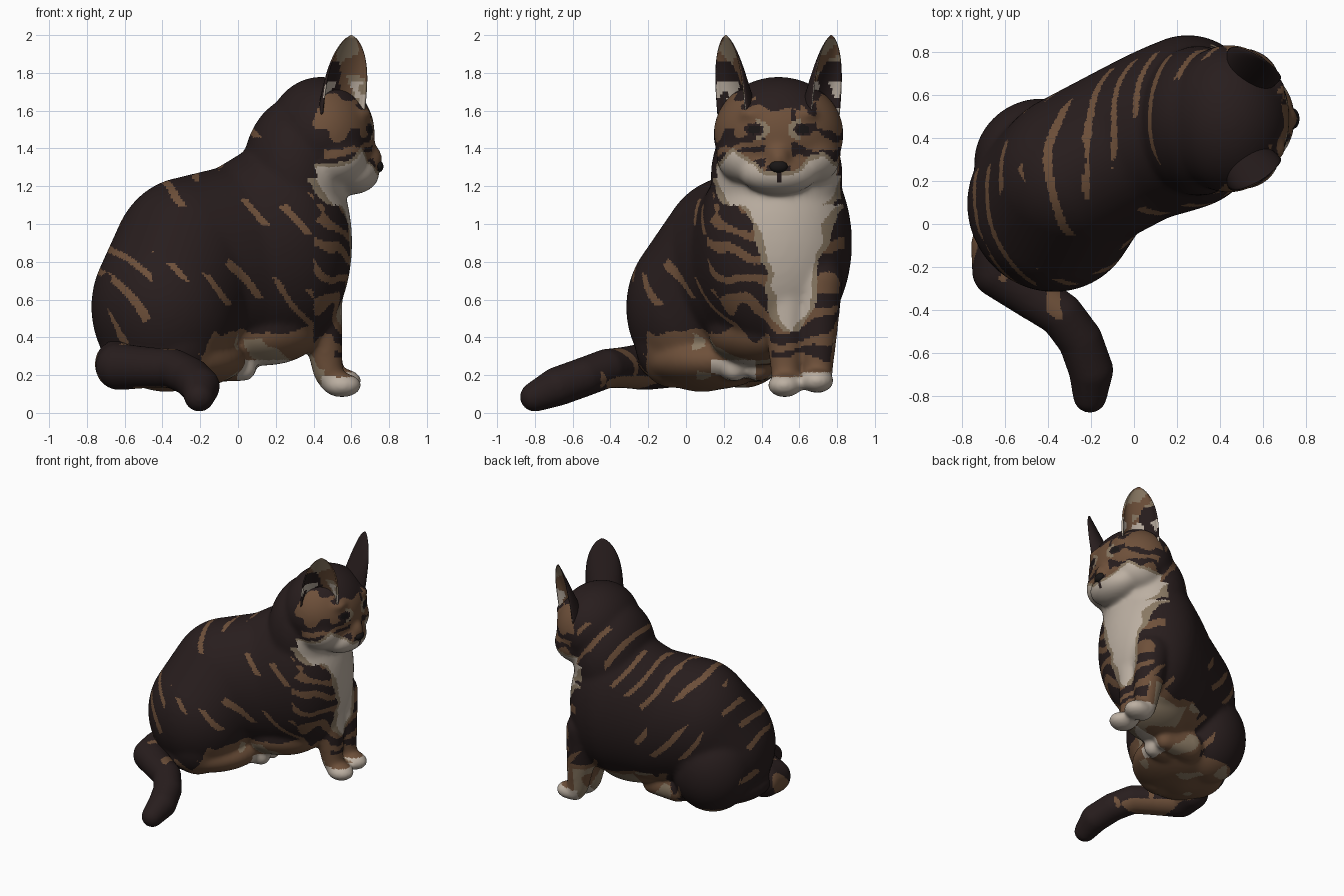
import bpy, bmesh, math
from mathutils import Matrix, Vector, noise

cube = bpy.data.objects.get("Cube")
if cube:
    bpy.data.objects.remove(cube)

# Colours
DARK, TAN, KHAKI, CREAM, BLACK = range(5)
PALETTE = [("dark fur", (.021, .0125, .0125)), ("tan fur", (.155, .080, .042)),
           ("khaki fur", (.25, .19, .125)), ("cream fur", (.50, .43, .36)),
           ("black nose", (.010, .008, .008))]
MATERIALS = []
for label, rgb in PALETTE:
    mat = bpy.data.materials.new(label)
    mat.use_nodes = True
    mat.diffuse_color = (*rgb, 1)
    bsdf = next(n for n in mat.node_tree.nodes if n.type == 'BSDF_PRINCIPLED')
    bsdf.inputs["Base Color"].default_value = (*rgb, 1)
    bsdf.inputs["Roughness"].default_value = .8
    MATERIALS.append(mat)

MID = .49                      # head centre line in y
TURN = math.radians(30)        # torso heading


def blob(bm, loc, radii, turn=0):
    m = Matrix.Translation(loc) @ Matrix.Rotation(turn, 4, 'Z') @ Matrix.Diagonal((*radii, 1))
    bmesh.ops.create_icosphere(bm, subdivisions=4, radius=1, matrix=m)


def limb(bm, points, steps=8):
    """Round tapered tube through (x, y, z, radius) points."""
    for a, b in zip(points, points[1:]):
        for i in range(steps + 1):
            x, y, z, r = Vector(a).lerp(Vector(b), i / steps)
            m = Matrix.Translation((x, y, z))
            bmesh.ops.create_icosphere(bm, subdivisions=3, radius=r, matrix=m)


def trunk(bm, stations, steps=6):
    """Sweep an ellipsoid smoothly through (centre, radii, turn) stations."""
    for (c0, r0, t0), (c1, r1, t1) in zip(stations, stations[1:]):
        for i in range(steps + 1):
            f = i / steps
            blob(bm, Vector(c0).lerp(Vector(c1), f), Vector(r0).lerp(Vector(r1), f),
                 t0 + (t1 - t0) * f)


def finish(name, bm, rule, voxel=None, smooth=0):
    """Make the object, fuse and smooth it, then colour its faces by rule."""
    mesh = bpy.data.meshes.new(name)
    bm.to_mesh(mesh)
    bm.free()
    obj = bpy.data.objects.new(name, mesh)
    bpy.context.collection.objects.link(obj)
    if voxel:
        fuse = obj.modifiers.new("fuse", 'REMESH')
        fuse.mode = 'VOXEL'
        fuse.voxel_size = voxel
        soft = obj.modifiers.new("soften", 'SMOOTH')
        soft.factor = .5
        soft.iterations = smooth
        deps = bpy.context.evaluated_depsgraph_get()
        baked = bpy.data.meshes.new_from_object(obj.evaluated_get(deps))
        obj.modifiers.clear()
        obj.data = baked
    mesh = obj.data
    mesh.materials.clear()
    for mat in MATERIALS:
        mesh.materials.append(mat)
    for p in mesh.polygons:
        p.use_smooth = True
        p.material_index = rule(p.center, p.normal)


def wave(p, scale, seed=0):
    return noise.noise(Vector(p) * scale + Vector((seed, seed * 2, seed * 3)))


def ramp(z, stops):
    """Piecewise linear lookup in (z, value) pairs."""
    for (z0, v0), (z1, v1) in zip(stops, stops[1:]):
        if z0 <= z <= z1:
            return v0 + (v1 - v0) * (z - z0) / (z1 - z0)
    return -1


BIB = ((.43, 0), (.55, .09), (.8, .12), (1.0, .17), (1.1, .25), (1.25, .34))
LIP = ((0, 1.25), (.08, 1.26), (.16, 1.33), (.24, 1.37), (.4, 1.22))


def face_colour(p, y):
    z = p.z
    # mouth line, muzzle and its pale edge
    if y < .012 and 1.22 < z < 1.28 and p.x > .6:
        return DARK
    lip = ramp(y, LIP) + .02 * wave(p, 12)
    if z < lip:
        return CREAM
    if z < lip + .025:
        return KHAKI
    # eyes with a pale rim
    eye = math.hypot((y - .13) / .05, (z - 1.50) / .036)
    if eye < 1:
        return BLACK if eye < .7 else DARK
    if eye < 1.6 and y < .12:
        return KHAKI
    # bridge of the nose
    if y < .065 and z < 1.57:
        return DARK if z < 1.31 else TAN
    # crown and forehead marks
    if z > 1.665 + .05 * wave(p, 9) - (.06 if y < .12 else 0):
        return DARK
    if p.x < .43 + .1 * wave(p, 6):
        return DARK
    # cheek and brow bars, plain temples
    if y > .2 and z > 1.5:
        return TAN
    stripe = math.sin(z * 50 + y * 12 + 5 * wave(p, 8, 3))
    return DARK if stripe > .05 and y > .07 else TAN


def coat(p, n):
    x, y, z = p
    side = abs(y - MID)
    # head
    if z > 1.2 and x > .40 + max(0, 1.32 - z) * .3:
        return face_colour(p, side)
    # front paws
    if z < (.19 if y < .615 else .215) and x > .44 and y > .38:
        return CREAM
    # hind paw
    if z < .28 and 0 < x < .3 and .13 < y < .37:
        return CREAM
    # bib
    if x > .36 and .43 < z < 1.25:
        edge = side if z > 1.1 else abs(y - .56)
        width = ramp(z, BIB) + .045 * wave(p, 9)
        if edge < width:
            return CREAM
        if edge < width + .03 + .05 * wave(p, 5, 4) and n.x > .3:
            return KHAKI
    # chest and foreleg bars
    if x > .40 and n.x > .45 + .3 * wave(p, 7, 6) and z < 1.2:
        if z < .29 + .06 * wave(p, 9):
            return TAN
        bars = math.sin(z * 42 - side * 12 + 5 * wave(p, 5, 5))
        return TAN if bars > .32 else DARK
    # belly and lower thighs
    hem = .43 + .05 * wave(p, 7, 2)
    if 0 < x < .46 and z < hem:
        pale = x > .03 and n.x < .35 and wave(p, 6, 8) > -.15 and z < hem - .04
        return KHAKI if pale else TAN
    if z < hem - max(0, -.12 - x) * 1.5 or (n.z < -.75 and z < .3):
        return KHAKI if wave(p, 7, 4) > .35 else TAN
    # broken diagonal stripes on the flanks and back
    if z > 1.6:
        return DARK
    s = x * .78 + z * .62 + .10 * y
    line = math.sin(s * 44 + 2.5 * wave(p, 2.5))
    gap = wave((x * 3 + z * 3, y * 3, (x - z) * 2), 1, 7)
    if n.z > .6:
        need = .10 if x < -.1 else .2
    elif y > .35:
        need = -.03
    elif x < -.45:
        need = .0
    else:
        need = .18 if x < 0 else .08
    return TAN if line > .68 and gap > need else DARK


# Body: torso, head and legs fused into one skin
body = bmesh.new()
trunk(body, (
    ((-.38, .085, .56), (.395, .405, .45), TURN),       # rump
    ((-.265, .235, .78), (.42, .38, .47), TURN),        # back
    ((.02, .385, .81), (.42, .38, .51), TURN),          # ribs
    ((.25, .475, .90), (.355, .405, .58), 0)))          # chest
for loc, radii, turn in (
        ((.30, .48, 1.25), (.28, .35, .42), 0),         # neck
        ((.44, MID, 1.475), (.285, .345, .305), 0),     # skull
        ((.60, MID, 1.27), (.15, .21, .115), 0),        # muzzle
        ((.695, MID, 1.345), (.07, .065, .085), 0),     # nose bridge
        ((-.31, -.07, .40), (.22, .20, .27), TURN),     # right thigh
        ((-.45, .30, .47), (.30, .28, .34), TURN),      # left thigh
        ((.13, .38, .42), (.32, .24, .17), TURN),       # belly
        ((-.35, .10, .28), (.41, .34, .16), TURN)):     # seat
    blob(body, loc, radii, turn)
for s in (-1, 1):
    blob(body, (.50, MID + s * .17, 1.36), (.18, .16, .15))        # cheek
    blob(body, (.61, MID + s * .13, 1.58), (.10, .09, .05))        # brow
    y = .613 + s * .085
    limb(body, ((.42, y, .70, .135), (.45, y, .42, .105),
                (.475, y, .22, .08), (.50, y, .175, .075)))        # foreleg
    blob(body, (.55, y - .005, .158 + s * .012), (.105, .092, .065))  # front paw
    y = .32 + s * .065
    limb(body, ((-.2, y, .27, .11), (.03, y, .235, .07)))          # hind foot
finish("cat_body", body, coat, voxel=.0125, smooth=30)

# Tail
tail = bmesh.new()
limb(tail, ((-.63, -.10, .26, .13), (-.63, -.22, .245, .125), (-.48, -.33, .24, .11),
            (-.34, -.42, .235, .105), (-.25, -.54, .19, .105), (-.20, -.68, .14, .105),
            (-.205, -.80, .085, .08)))


def tail_colour(p, n):
    ring = p.y > -.45 and math.sin(p.x * 30 + 3 * wave(p, 4)) > .85 and n.y > -.3
    under = n.z < -.4 and n.x > -.2 and p.y > -.42 and p.x > -.55
    return TAN if ring or under else DARK


finish("tail", tail, tail_colour, voxel=.0125, smooth=10)


# Ears: cupped closed shells opening forward and outward
def ear(name, s):
    bm = bmesh.new()
    base, tip = Vector((.54, MID + s * .225, 1.58)), Vector((.60, MID + s * .28, 2.0))
    facing = Vector((.55, s * .83, 0))
    across = Vector((.83, -s * .55, 0))
    rows, cols = 24, 20

    def point(t, a, shrink):
        w = .135 * max(0, 1 - t ** 3.2) ** .7 * shrink + .004
        depth = .15 * (1 - t) * shrink + .004
        return base.lerp(tip, t) + across * w * math.sin(a) \
            - facing * depth * (math.cos(a) * shrink - .25)

    def shell(shrink):
        grid = [[bm.verts.new(point(i / rows, (j / cols - .5) * 3, shrink))
                 for j in range(cols + 1)] for i in range(rows + 1)]
        for i in range(rows):
            for j in range(cols):
                bm.faces.new((grid[i][j], grid[i][j + 1], grid[i + 1][j + 1], grid[i + 1][j]))
        # boundary loop of the shell
        return (grid[0] + [r[-1] for r in grid[1:]] + grid[-1][-2::-1]
                + [r[0] for r in grid[-2:0:-1]])

    outer, inner = shell(1), shell(.9)
    for i in range(len(outer)):
        bm.faces.new((outer[i - 1], outer[i], inner[i], inner[i - 1]))
    bmesh.ops.recalc_face_normals(bm, faces=bm.faces)

    def colour(p, n):
        if n.dot(facing) < .05:
            return DARK
        if p.z < 1.75 and wave(p, 14) > .0:
            return CREAM
        if p.z < 1.86 and p.x < .54:
            return DARK
        return KHAKI if wave(p, 10, 2) > .1 else TAN

    finish(name, bm, colour)


ear("right_ear", -1)
ear("left_ear", 1)

# Nose
nose = bmesh.new()
blob(nose, (.738, MID, 1.305), (.032, .048, .034))
finish("nose", nose, lambda p, n: BLACK)
